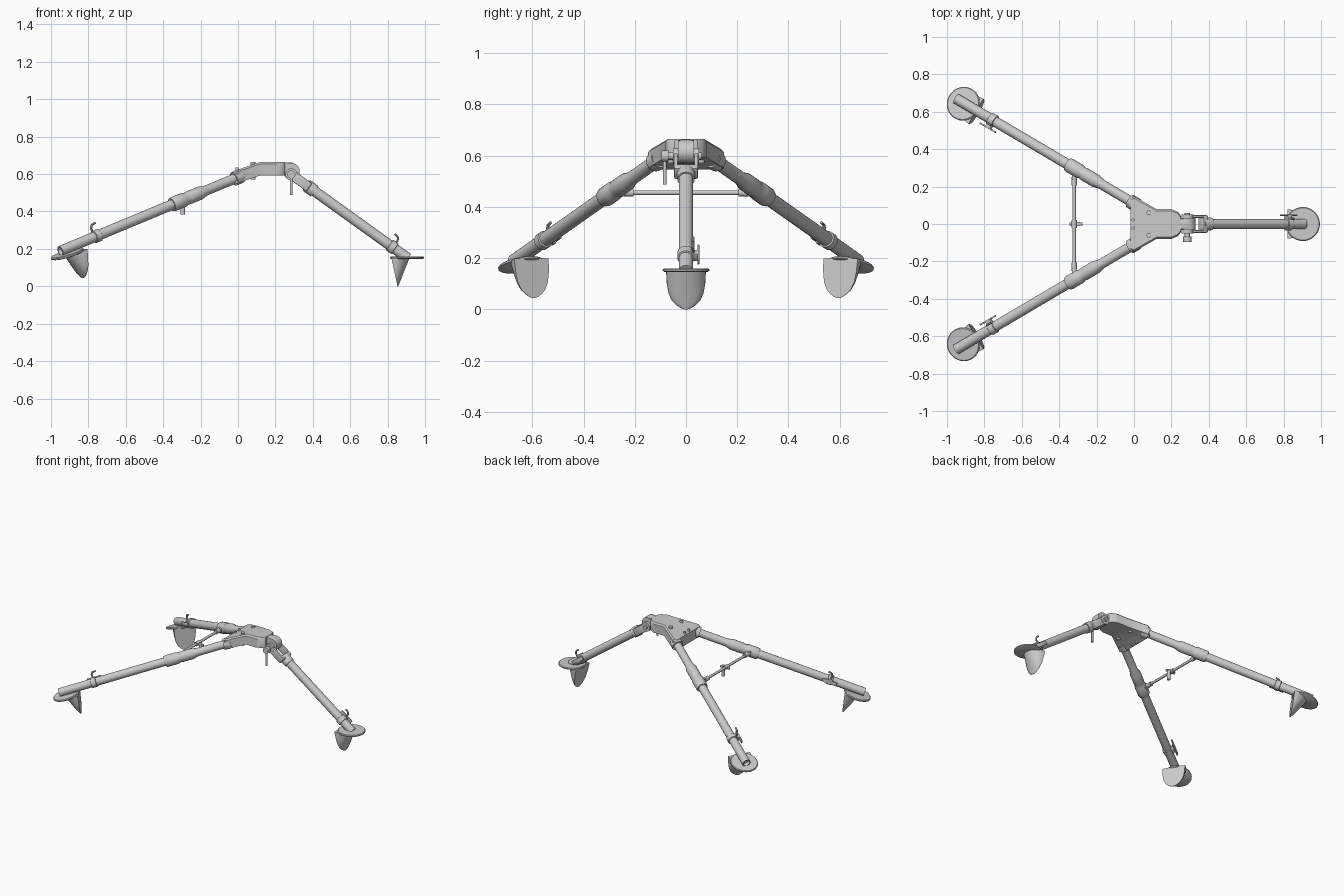
import bpy, bmesh, math
from mathutils import Vector, Matrix

if "Cube" in bpy.data.objects:
    bpy.data.objects.remove(bpy.data.objects["Cube"])

steel = bpy.data.materials.new("grey steel")
steel.use_nodes = True
GREY = (0.6, 0.6, 0.6, 1)
steel.diffuse_color = GREY
steel.node_tree.nodes["Principled BSDF"].inputs["Base Color"].default_value = GREY
parts = []


def finish(name, bm, matrix=None):
    if matrix:
        bm.transform(matrix)
    bmesh.ops.recalc_face_normals(bm, faces=bm.faces)
    mesh = bpy.data.meshes.new(name)
    bm.to_mesh(mesh)
    bm.free()
    obj = bpy.data.objects.new(name, mesh)
    bpy.context.collection.objects.link(obj)
    mesh.materials.append(steel)
    parts.append(obj)
    return obj


def frame(origin, along):
    """Local X runs along the given direction, local Z stays as upright as possible."""
    x = Vector(along).normalized()
    y = Vector((0, 0, 1)).cross(x)
    y = y.normalized() if y.length > 0.01 else Vector((0, 1, 0))
    m = Matrix((x, y, x.cross(y))).transposed().to_4x4()
    m.translation = origin
    return m


def loft(name, rings, matrix=None):
    bm = bmesh.new()
    loops = [[bm.verts.new(p) for p in ring] for ring in rings]
    n = len(loops[0])
    for a, b in zip(loops, loops[1:]):
        for i in range(n):
            j = (i + 1) % n
            bm.faces.new((a[i], a[j], b[j], b[i]))
    bm.faces.new(loops[0])
    bm.faces.new(loops[-1])
    return finish(name, bm, matrix)


def lathe(name, profile, matrix, n=24):
    """Turn (distance, radius) pairs about local X."""
    angles = [2 * math.pi * i / n for i in range(n)]
    return loft(name, [[(t, r * math.cos(a), r * math.sin(a)) for a in angles]
                       for t, r in profile], matrix)


def rod(name, start, end, radius, n=16):
    start, end = Vector(start), Vector(end)
    return lathe(name, [(0, radius), ((end - start).length, radius)], frame(start, end - start), n)


def box(name, centre, size, matrix=None, bevel=0.004):
    bm = bmesh.new()
    bmesh.ops.create_cube(bm, size=1)
    bm.transform(Matrix.Translation(centre) @ Matrix.Diagonal((*size, 1)))
    bmesh.ops.bevel(bm, geom=bm.edges[:], offset=bevel, segments=2, affect='EDGES', profile=0.5)
    return finish(name, bm, matrix)


def wire(name, points, radius, matrix):
    for i, (a, b) in enumerate(zip(points, points[1:])):
        rod(name + "_" + str(i + 1), matrix @ Vector(a), matrix @ Vector(b), radius, 10)


def foot(name, centre, outward, tilt):
    """Round plate with a tapered rounded spade; local X points outward."""
    h = Vector(outward).normalized()
    d = h * math.cos(tilt) - Vector((0, 0, math.sin(tilt)))
    m = frame(centre, d)
    lathe(name + "_plate", [(-0.006, 0.084), (-0.002, 0.091), (0.004, 0.091), (0.008, 0.086)],
          m @ Matrix.Rotation(-math.pi / 2, 4, 'Y'), 40)
    rings = []
    for s, w in ((0, .078), (.35, .075), (.6, .068), (.78, .055), (.9, .037), (.97, .02), (1, .008)):
        back = -0.083 + 0.033 * s
        depth = 0.093 * (1 - s) + 0.004
        arc = [math.pi * (i / 16 - 0.5) for i in range(17)]
        rings.append([(back + depth * math.cos(a), w * math.sin(a), -0.152 * s) for a in arc])
    loft(name + "_spade", rings, m)


def clamp(name, m, t, side):
    """Locking band with a lever plate and an upright hook."""
    lathe(name + "_band", [(t - .018, .031), (t - .016, .034), (t + .016, .034), (t + .018, .031)], m)
    box(name + "_lug", (t, side * 0.036, 0), (0.03, 0.022, 0.034), m)
    box(name + "_lever", (t, side * 0.048, 0.004), (0.1, 0.008, 0.026), m, 0.002)
    y = side * 0.028
    wire(name + "_hook", [(t, y, 0.01), (t - .004, y, .045), (t + .006, y, .06), (t + .03, y, .064)],
         0.006, m)


# Rear legs, one on each side
for label, s in (("left_rear", 1), ("right_rear", -1)):
    low, high = Vector((-0.95, 0.67 * s, 0.188)), Vector((0, 0.11 * s, 0.583))
    m = frame(low, high - low)
    lathe(label + "_leg", [(.02, .02), (0, .022), (0, .028), (.735, .028), (.735, .036), (.745, .039),
                           (.815, .039), (.83, .033), (.845, .036), (.92, .036), (.955, .027),
                           (1.145, .027), (1.145, .038), (1.19, .038)], m)
    clamp(label + "_clamp", m, 0.24, -s)
    foot(label + "_foot", (-0.912, 0.643 * s, 0.172), (-0.95, 0.56 * s, 0), math.radians(19))
    # Crossbar end fittings
    rod(label + "_crossbar_end", (-0.32, 0.205 * s, 0.455), (-0.32, 0.25 * s, 0.455), 0.015)
    box(label + "_crossbar_bracket", (-0.318, 0.258 * s, 0.455), (0.028, 0.04, 0.03))

# Crossbar with its centre fitting
rod("crossbar", (-0.32, -0.24, 0.455), (-0.32, 0.24, 0.455), 0.009)
rod("crossbar_sleeve", (-0.32, -0.022, 0.455), (-0.32, 0.022, 0.455), 0.014)
rod("crossbar_pin", (-0.345, 0, 0.45), (-0.275, 0, 0.45), 0.008)
rod("crossbar_knob", (-0.295, 0, 0.46), (-0.295, 0, 0.385), 0.012)

# Front leg with its forked hinge end
low, high = Vector((0.91, 0, 0.149)), Vector((0.285, 0, 0.598))
m = frame(low, high - low)
lathe("front_leg", [(0, .028), (.615, .028), (.615, .034), (.66, .036), (.67, .032)], m)
clamp("front_clamp", m, 0.105, -1)
box("front_fork_base", (0.665, 0, 0), (0.03, 0.094, 0.056), m, 0.008)
for s in (1, -1):
    box("front_fork_arm", (0.715, 0.04 * s, 0), (0.11, 0.015, 0.052), m)
    rod("front_fork_eye", (0.285, 0.032 * s, 0.598), (0.285, 0.05 * s, 0.598), 0.032, 24)
foot("front_foot", (0.903, 0, 0.152), (1, 0, 0), 0)

# Head: a bent block whose back slopes down toward the rear legs
half = [(-0.02, 0.14), (0.0, 0.148), (0.12, 0.08), (0.2, 0.08), (0.235, 0.065), (0.25, 0.045)]


def head_top(x):
    return 0.665 - 0.34 * max(0, 0.12 - x)


bm = bmesh.new()
columns = []
for x, y in half:
    z = head_top(x)
    columns.append([bm.verts.new(p) for p in
                    ((x, -y, z - .072), (x, -y, z - .01), (x, -y + .01, z),
                     (x, y - .01, z), (x, y, z - .01), (x, y, z - .072))])
for a, b in zip(columns, columns[1:]):
    for i in range(6):
        j = (i + 1) % 6
        bm.faces.new((a[i], a[j], b[j], b[i]))
bm.faces.new(columns[0])
bm.faces.new(columns[-1])
finish("head", bm)

# Rivets on the head
for s in (1, -1):
    for x, y, r in ((0.08, 0.06, 0.013), (-0.005, 0.022, 0.008)):
        z = head_top(x)
        rod("head_rivet", (x, y * s, z - 0.08), (x, y * s, z + 0.012), r)

# Hinge: lug, bolt and locking lever
box("hinge_neck", (0.265, 0, 0.627), (0.07, 0.06, 0.07), None, 0.012)
rod("hinge_lug", (0.285, -0.031, 0.615), (0.285, 0.031, 0.615), 0.045, 28)
rod("hinge_bolt", (0.285, -0.09, 0.598), (0.285, 0.06, 0.598), 0.014)
rod("hinge_knob", (0.285, -0.095, 0.598), (0.285, -0.068, 0.598), 0.022, 20)
rod("hinge_lever", (0.285, -0.083, 0.598), (0.285, -0.083, 0.488), 0.007)

# Smooth the round surfaces and keep hard edges
bpy.ops.object.select_all(action='DESELECT')
for obj in parts:
    obj.select_set(True)
bpy.context.view_layer.objects.active = parts[0]
bpy.ops.object.shade_smooth_by_angle(angle=math.radians(35))
